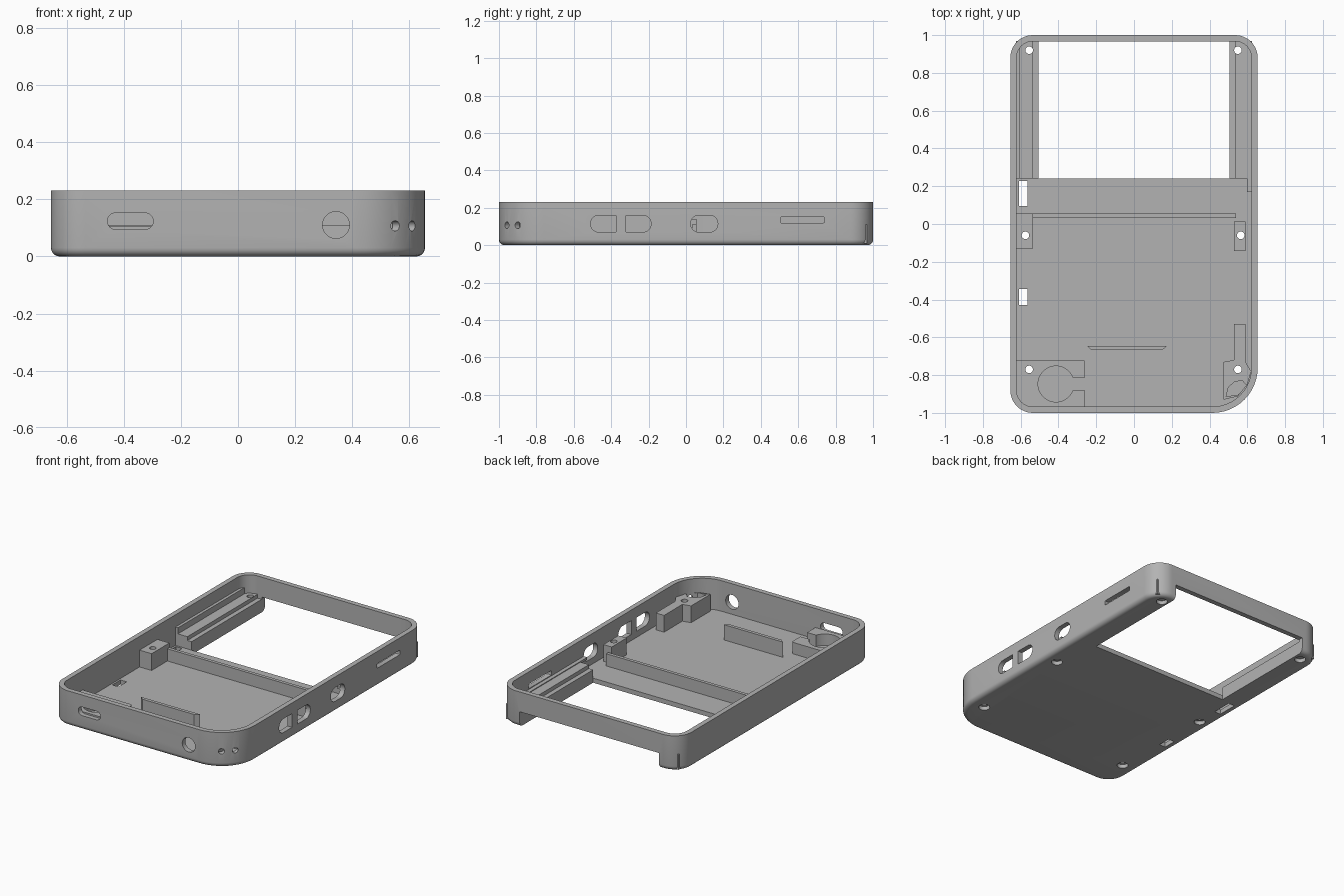
import bpy, bmesh, math
from mathutils import Vector

cube = bpy.data.objects.get("Cube")
if cube:
    bpy.data.objects.remove(cube, do_unlink=True)

grey = bpy.data.materials.new("plain grey")
grey.use_nodes = True
COLOUR = (0.45, 0.45, 0.45, 1)
grey.diffuse_color = COLOUR
grey.node_tree.nodes["Principled BSDF"].inputs["Base Color"].default_value = COLOUR


def rounded(x0, x1, y0, y1, radii, steps=12):
    """Rectangle outline with its own radius for each corner, from lower left."""
    pts = []
    corners = [(x0, y0, 1, 1), (x1, y0, -1, 1), (x1, y1, -1, -1), (x0, y1, 1, -1)]
    for i, ((x, y, sx, sy), r) in enumerate(zip(corners, radii)):
        if r == 0:
            pts.append((x, y))
            continue
        for k in range(steps + 1):
            a = math.pi * (1 + i / 2) + math.pi / 2 * k / steps
            pts.append((x + sx * r + r * math.cos(a), y + sy * r + r * math.sin(a)))
    return pts


def prism(name, pts, lo, hi, axis="z", bevel=0):
    """Extrude an outline along an axis, with an optional rounded low edge."""
    place = {"x": lambda u, v, w: (w, u, v),
             "y": lambda u, v, w: (u, w, v),
             "z": lambda u, v, w: (u, v, w)}[axis]
    bm = bmesh.new()
    face = bm.faces.new([bm.verts.new(place(u, v, lo)) for u, v in pts])
    out = bmesh.ops.extrude_face_region(bm, geom=[face], use_keep_orig=True)
    shift = Vector(place(0, 0, hi - lo))
    bmesh.ops.translate(bm, vec=shift,
                        verts=[g for g in out["geom"] if isinstance(g, bmesh.types.BMVert)])
    bmesh.ops.recalc_face_normals(bm, faces=bm.faces)
    if bevel:
        low = [e for e in bm.edges if all(abs(v.co.z - lo) < 1e-5 for v in e.verts)]
        bmesh.ops.bevel(bm, geom=low, offset=bevel, segments=5, profile=0.5,
                        affect="EDGES")
    mesh = bpy.data.meshes.new(name)
    bm.to_mesh(mesh)
    bm.free()
    mesh.materials.append(grey)
    obj = bpy.data.objects.new(name, mesh)
    bpy.context.collection.objects.link(obj)
    return obj


def box(name, x0, x1, y0, y1, z0, z1):
    return prism(name, [(x0, y0), (x1, y0), (x1, y1), (x0, y1)], z0, z1)


def circle(x, y, r, n=28):
    return [(x + r * math.cos(math.tau * k / n), y + r * math.sin(math.tau * k / n))
            for k in range(n)]


def cut(obj, cutters):
    for c in cutters:
        mod = obj.modifiers.new("cut", "BOOLEAN")
        mod.operation, mod.solver, mod.object = "DIFFERENCE", "EXACT", c
        bpy.context.view_layer.objects.active = obj
        bpy.ops.object.modifier_apply(modifier=mod.name)


FLOOR, RIM = 0.03, 0.23

# Tray shell
shell = prism("case_shell", rounded(-0.655, 0.655, -1, 1, (0.12, 0.24, 0.12, 0.12)),
              0, RIM, bevel=0.03)
shell_cuts = [
    prism("cavity", rounded(-0.622, 0.622, -0.967, 0.967, (0.087, 0.207, 0.087, 0.087)),
          FLOOR, 0.4),
    box("window_cutter", -0.505, 0.505, 0.24, 0.967, -0.1, 0.4),
    box("back_notch", -0.505, 0.505, 0.9, 1.1, -0.1, 0.1),
    box("strap_slot_back", -0.61, -0.565, 0.095, 0.228, -0.1, 0.1),
    box("strap_slot_front", -0.61, -0.565, -0.43, -0.345, -0.1, 0.1),
    # front openings
    prism("front_port", rounded(-0.457, -0.297, 0.095, 0.152, [0.028] * 4, 8),
          -1.1, -0.94, "y"),
    prism("front_jack", circle(0.343, 0.11, 0.047), -1.1, -0.94, "y"),
    # openings on the left flank
    prism("button_a", rounded(-0.51, -0.375, 0.07, 0.16, (0.044, 0, 0, 0.044)),
          0.6, 0.7, "x"),
    prism("button_b", rounded(-0.322, -0.187, 0.07, 0.16, (0, 0.044, 0.044, 0)),
          0.6, 0.7, "x"),
    prism("side_port", rounded(0.025, 0.17, 0.07, 0.16, [0.044] * 4), 0.6, 0.7, "x"),
    prism("card_slot", rounded(0.505, 0.74, 0.12, 0.15, [0.004] * 4, 2), 0.5, 0.7, "x"),
]
# Two small diagonal holes through the wide corner
pinholes = []
for x, y in ((0.55, -0.957), (0.61, -0.9)):
    hole = prism("pinhole", circle(0, 0.107, 0.018, 20), -0.07, 0.07, "y")
    hole.rotation_euler.z = math.pi / 4
    hole.location = (x, y, 0)
    pinholes.append(hole)

# Screw holes with wider recesses below
SCREWS = [(-0.555, 0.92), (0.55, 0.92), (-0.575, -0.06),
          (0.565, -0.06), (-0.555, -0.77), (0.55, -0.77)]
screws = []
for x, y in SCREWS:
    screws.append(prism("screw_hole", circle(x, y, 0.02), -0.1, 0.4))
    screws.append(prism("screw_recess", circle(x, y, 0.034), -0.1, 0.025))

parts = [shell]
cut(shell, shell_cuts + pinholes + screws)

# Stepped rails beside the window
for side, s in (("right", -1), ("left", 1)):
    profile = [(s * 0.505, 0.01), (s * 0.505, 0.085), (s * 0.535, 0.085),
               (s * 0.535, 0.11), (s * 0.625, 0.11), (s * 0.625, 0.01)]
    rail = prism(side + "_rail", profile, 0.24, 0.968, "y")
    cut(rail, screws)
    parts.append(rail)

# Narrow ledges along both inner walls
parts.append(box("right_ledge", -0.625, -0.603, 0.24, 0.93, 0.1, 0.15))
parts.append(box("left_ledge", 0.597, 0.625, 0.17, 0.89, 0.1, 0.115))

# Cross rib and screw posts beside it
parts.append(box("cross_rib", -0.54, 0.54, 0.033, 0.055, 0.02, 0.11))
for name, x0, x1, y0 in (("right_post", -0.625, -0.535, -0.13),
                         ("left_post", 0.53, 0.59, -0.143)):
    post = box(name, x0, x1, y0, 0.055 if x0 < 0 else 0.012, 0.02, 0.14)
    cut(post, screws)
    parts.append(post)

# Front right block with a round pocket and its channel
block = prism("pocket_block",
              rounded(-0.625, -0.26, -0.97, -0.72, (0.09, 0, 0.012, 0)), 0.02, 0.105)
cut(block, screws + [
    prism("round_pocket", circle(-0.413, -0.847, 0.095, 40), FLOOR, 0.3),
    box("pocket_channel", -0.36, -0.2, -0.882, -0.812, FLOOR, 0.3)])
parts.append(block)

# Front left corner post with a small lens pocket
corner = prism("corner_post",
               [(0.475, -0.93), (0.55, -0.912), (0.6, -0.85), (0.62, -0.78), (0.59, -0.73),
                (0.59, -0.53), (0.53, -0.53), (0.53, -0.72), (0.475, -0.73)], 0.02, 0.14)
lens = prism("lens_pocket", [(0.488, -0.912), (0.5, -0.865), (0.53, -0.837), (0.572, -0.828),
                             (0.6, -0.86), (0.55, -0.905)], 0.08, 0.3)
cut(corner, screws + [lens] + pinholes)
parts.append(corner)

# Upright plate with mitred ends
parts.append(prism("upright_plate", [(-0.25, -0.645), (-0.225, -0.667),
                                     (0.15, -0.667), (0.175, -0.645)], 0.02, 0.13))

# Remove cutters and shade
for obj in list(bpy.context.collection.objects):
    if obj.type == "MESH" and obj.data.materials[:] == [grey] and obj not in parts:
        bpy.data.objects.remove(obj, do_unlink=True)
bpy.ops.object.select_all(action="DESELECT")
for obj in parts:
    obj.select_set(True)
bpy.context.view_layer.objects.active = shell
bpy.ops.object.shade_smooth_by_angle(angle=math.radians(30))
